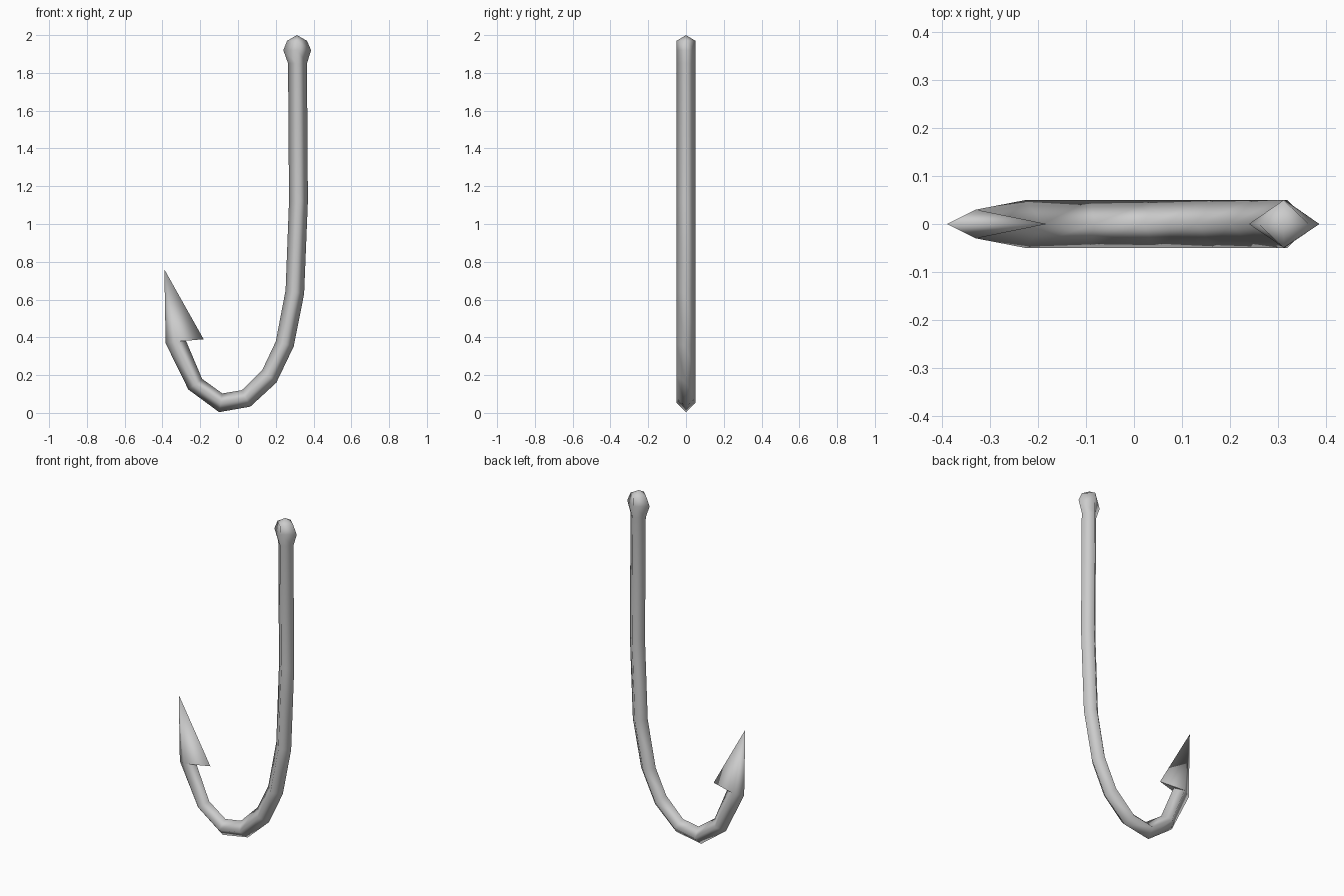
import bpy, bmesh

if "Cube" in bpy.data.objects:
    bpy.data.objects.remove(bpy.data.objects["Cube"])

# Stations along the hook: inner x, z, outer x, z, half depth in y
rings = [
    (0.26, 1.97, 0.365, 1.97, 0.05),     # eye knob
    (0.24, 1.92, 0.387, 1.92, 0.05),
    (0.265, 1.85, 0.365, 1.85, 0.05),
    (0.27, 1.12, 0.37, 1.12, 0.05),      # shank
    (0.252, 0.65, 0.35, 0.63, 0.05),
    (0.20, 0.378, 0.295, 0.352, 0.05),   # bend
    (0.13, 0.23, 0.203, 0.16, 0.05),
    (0.02, 0.12, 0.065, 0.033, 0.05),
    (-0.083, 0.103, -0.10, 0.004, 0.05),
    (-0.19, 0.18, -0.263, 0.124, 0.05),
    (-0.277, 0.386, -0.383, 0.368, 0.03),
]

bm = bmesh.new()


def bridge(a, b):
    for i in range(4):
        j = (i + 1) % 4
        bm.faces.new((a[i], a[j], b[j], b[i]))


def cone(ring, tip):
    for i in range(4):
        bm.faces.new((ring[i], ring[(i + 1) % 4], tip))


# Four-sided wire swept through the stations
loops = []
for ix, iz, ox, oz, d in rings:
    mx, mz = (ix + ox) / 2, (iz + oz) / 2
    pts = [(ix, 0, iz), (mx, -d, mz), (ox, 0, oz), (mx, d, mz)]
    loops.append([bm.verts.new(p) for p in pts])
for a, b in zip(loops, loops[1:]):
    bridge(a, b)

# Domed end of the knob
cone(loops[0], bm.verts.new((0.312, 0, 2.0)))

# Barbed point: the inner corner flares out, then everything meets at the tip
end = loops[-1]
flare = bm.verts.new((-0.182, 0, 0.39))
step = [bm.faces.new((end[0], end[1], flare)),
        bm.faces.new((end[3], end[0], flare))]
cone([flare, end[1], end[2], end[3]], bm.verts.new((-0.39, 0, 0.76)))

bmesh.ops.recalc_face_normals(bm, faces=bm.faces[:])
for f in bm.faces:
    f.smooth = True
for f in step:
    for e in f.edges:
        if set(e.verts) != {end[0], flare}:
            e.smooth = False

mesh = bpy.data.meshes.new("fish_hook")
bm.to_mesh(mesh)
bm.free()
hook = bpy.data.objects.new("fish_hook", mesh)
bpy.context.collection.objects.link(hook)
